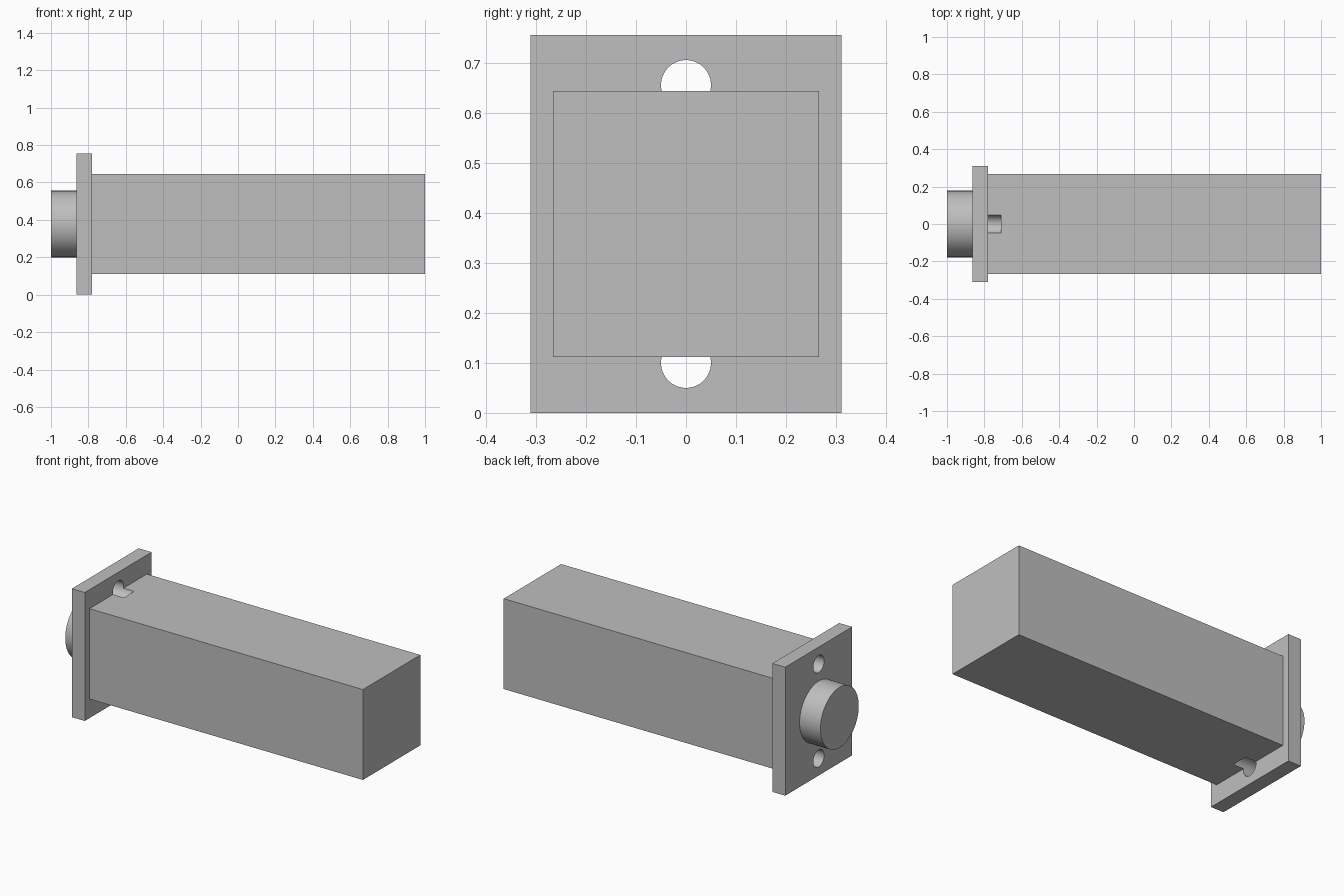
import bpy
import math

if "Cube" in bpy.data.objects:
    bpy.data.objects.remove(bpy.data.objects["Cube"], do_unlink=True)

# One plain grey for every part
GREY = (0.52, 0.52, 0.52, 1)
metal = bpy.data.materials.new("grey_metal")
metal.use_nodes = True
metal.diffuse_color = GREY
metal.node_tree.nodes["Principled BSDF"].inputs["Base Color"].default_value = GREY

MID_Z = 0.378        # height of the long axis
PLATE_BACK = -0.864
PLATE_FRONT = -0.78


def finish(obj, name):
    obj.name = name
    obj.data.materials.clear()
    obj.data.materials.append(metal)
    return obj


def box(name, x0, x1, width, height):
    bpy.ops.mesh.primitive_cube_add(size=1, location=((x0 + x1) / 2, 0, MID_Z))
    obj = bpy.context.object
    obj.scale = (x1 - x0, width, height)
    bpy.ops.object.transform_apply(location=False, rotation=False, scale=True)
    return finish(obj, name)


def rod(name, x0, x1, radius, z):
    bpy.ops.mesh.primitive_cylinder_add(
        vertices=64, radius=radius, depth=x1 - x0,
        location=((x0 + x1) / 2, 0, z), rotation=(0, math.pi / 2, 0))
    return finish(bpy.context.object, name)


def smooth(obj):
    bpy.ops.object.select_all(action="DESELECT")
    obj.select_set(True)
    bpy.context.view_layer.objects.active = obj
    bpy.ops.object.shade_smooth_by_angle(angle=math.radians(30))


# Main parts: long square body, mounting plate, round boss
body = box("body", PLATE_FRONT, 1.0, 0.533, 0.532)
plate = box("mounting_plate", PLATE_BACK, PLATE_FRONT, 0.622, 0.756)
boss = rod("boss", -1.0, PLATE_BACK, 0.178, MID_Z)

# Bolt holes pass through the plate and end as notches in the body
for side, label in ((1, "upper"), (-1, "lower")):
    cutter = rod(label + "_bolt_cutter", -0.93, -0.71, 0.05, MID_Z + side * 0.278)
    cutter.hide_render = True
    for part in (body, plate):
        mod = part.modifiers.new("bolt_hole", "BOOLEAN")
        mod.operation = "DIFFERENCE"
        mod.solver = "EXACT"
        mod.object = cutter
        bpy.context.view_layer.objects.active = part
        bpy.ops.object.modifier_apply(modifier=mod.name)
    bpy.data.objects.remove(cutter, do_unlink=True)

for part in (body, plate, boss):
    smooth(part)
